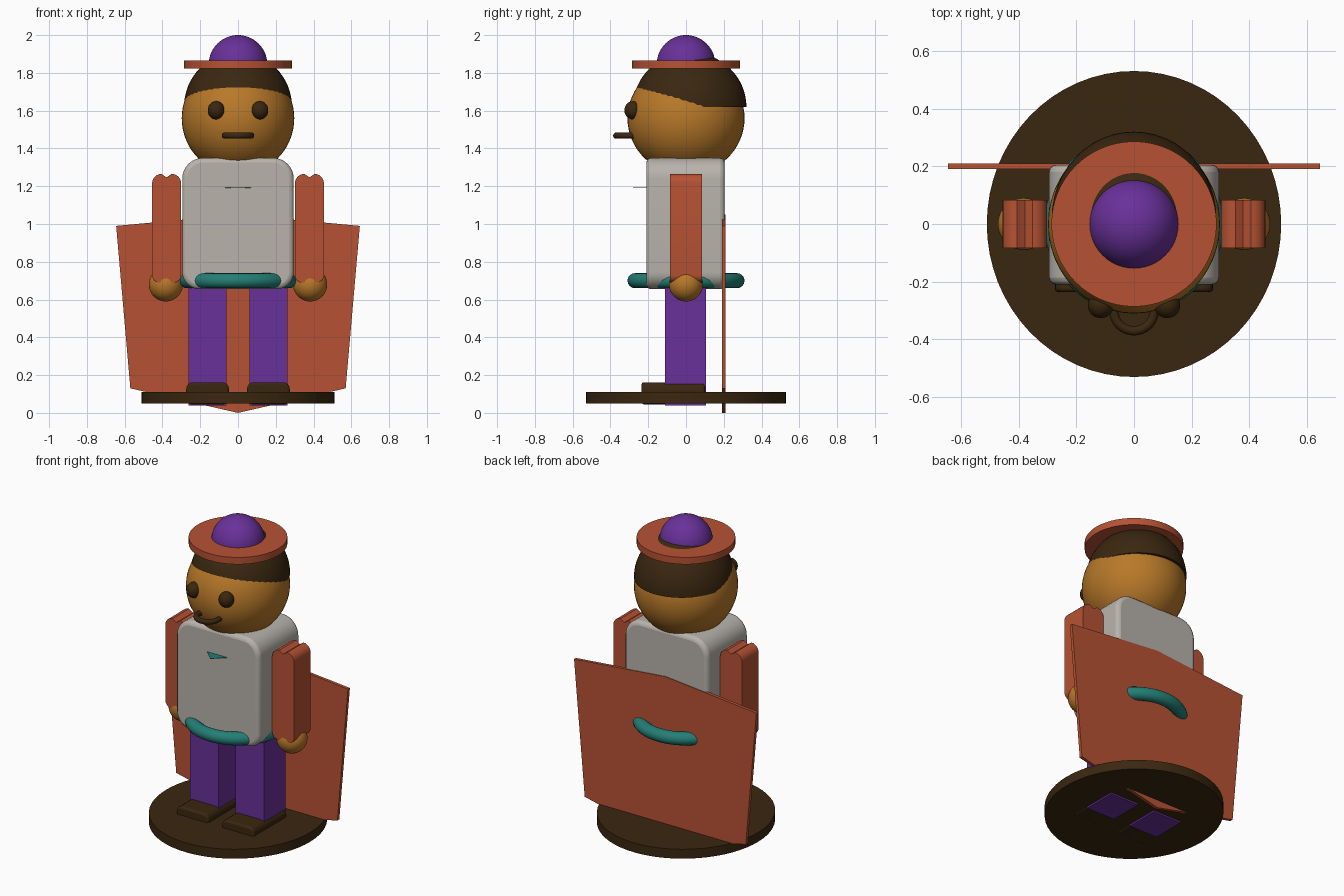
import bpy, bmesh, math
from mathutils import Matrix

cube = bpy.data.objects.get("Cube")
if cube:
    bpy.data.objects.remove(cube, do_unlink=True)


def material(name, rgb):
    m = bpy.data.materials.new(name)
    m.use_nodes = True
    m.diffuse_color = (*rgb, 1)
    m.node_tree.nodes["Principled BSDF"].inputs["Base Color"].default_value = (*rgb, 1)
    return m


skin = material("tan skin", (0.48, 0.19, 0.022))
red = material("brick red", (0.47, 0.085, 0.033))
purple = material("purple", (0.14, 0.03, 0.32))
teal = material("teal", (0.017, 0.21, 0.18))
white = material("off white", (0.48, 0.45, 0.41))
brown = material("dark brown", (0.042, 0.02, 0.005))


def finish(name, bm, mat, bevel=0):
    """Turn a bmesh into a shaded object, with an optional rounded edge."""
    bmesh.ops.recalc_face_normals(bm, faces=bm.faces)
    mesh = bpy.data.meshes.new(name)
    bm.to_mesh(mesh)
    bm.free()
    obj = bpy.data.objects.new(name, mesh)
    bpy.context.collection.objects.link(obj)
    mesh.materials.append(mat)
    if bevel:
        mod = obj.modifiers.new("round", "BEVEL")
        mod.width, mod.segments, mod.limit_method = bevel, 3, "ANGLE"
    bpy.ops.object.select_all(action="DESELECT")
    obj.select_set(True)
    bpy.context.view_layer.objects.active = obj
    bpy.ops.object.shade_smooth_by_angle(angle=math.radians(35))
    return obj


def ball(name, mat, centre, radii, cut=None):
    bm = bmesh.new()
    bmesh.ops.create_uvsphere(bm, u_segments=48, v_segments=32, radius=1)
    bmesh.ops.transform(bm, verts=bm.verts,
                        matrix=Matrix.Translation(centre) @ Matrix.Diagonal((*radii, 1)))
    if cut is not None:
        geom = bm.verts[:] + bm.edges[:] + bm.faces[:]
        res = bmesh.ops.bisect_plane(bm, geom=geom, plane_co=(0, 0, cut),
                                     plane_no=(0, 0, 1), clear_inner=True)
        edges = [e for e in res["geom_cut"] if isinstance(e, bmesh.types.BMEdge)]
        bmesh.ops.contextual_create(bm, geom=edges)
    return finish(name, bm, mat)


def disc(name, mat, rx, ry, z0, z1):
    bm = bmesh.new()
    bmesh.ops.create_cone(bm, cap_ends=True, segments=64, radius1=1, radius2=1, depth=1)
    bmesh.ops.transform(bm, verts=bm.verts,
                        matrix=Matrix.Translation((0, 0, (z0 + z1) / 2))
                        @ Matrix.Diagonal((rx, ry, z1 - z0, 1)))
    return finish(name, bm, mat)


def ring(name, mat, centre, major, minor):
    bpy.ops.mesh.primitive_torus_add(location=centre, major_radius=major, minor_radius=minor,
                                     major_segments=64, minor_segments=16)
    obj = bpy.context.object
    obj.name = name
    obj.data.materials.append(mat)
    bpy.ops.object.shade_smooth_by_angle(angle=math.radians(60))
    return obj


def prism(name, mat, outline, y0, y1, bevel=0):
    """Extrude an x-z outline from y0 to y1."""
    bm = bmesh.new()
    face = bm.faces.new([bm.verts.new((x, y0, z)) for x, z in outline])
    out = bmesh.ops.extrude_face_region(bm, geom=[face])["geom"]
    moved = [v for v in out if isinstance(v, bmesh.types.BMVert)]
    bmesh.ops.translate(bm, verts=moved, vec=(0, y1 - y0, 0))
    return finish(name, bm, mat, bevel)


def rounded(x0, x1, z0, z1, top, bottom, steps=8):
    """Rectangle outline with rounded top and bottom corners."""
    corners = [(x1, z0, -1, 1, -90, bottom), (x1, z1, -1, -1, 0, top),
               (x0, z1, 1, -1, 90, top), (x0, z0, 1, 1, 180, bottom)]
    pts = []
    for x, z, sx, sz, start, r in corners:
        for i in range(steps + 1 if r else 1):
            a = math.radians(start + 90 * i / steps)
            pts.append((x + sx * r + r * math.cos(a), z + sz * r + r * math.sin(a)))
    return pts


# Stand and cape
disc("round_base", brown, 0.51, 0.53, 0.05, 0.11)
prism("cape", red, [(0, 0), (0.57, 0.13), (0.645, 0.99), (0, 1.05),
                    (-0.645, 0.99), (-0.57, 0.13)], 0.19, 0.21)

# Body
prism("torso", white, rounded(-0.295, 0.295, 0.655, 1.35, 0.11, 0.09), -0.21, 0.205, 0.025)
ring("belt", teal, (0, 0, 0.7), 0.27, 0.04)

# Small flat chest badge
bm = bmesh.new()
badge = [bm.verts.new(p) for p in ((-0.08, -0.2, 1.19), (0, -0.28, 1.19), (0.08, -0.2, 1.19))]
out = bmesh.ops.extrude_face_region(bm, geom=[bm.faces.new(badge)])["geom"]
bmesh.ops.translate(bm, verts=[v for v in out if isinstance(v, bmesh.types.BMVert)],
                    vec=(0, 0, 0.002))
finish("chest_badge", bm, teal)

# Limbs
for side, s in (("left", 1), ("right", -1)):
    lo, hi = sorted((s * 0.06, s * 0.262))
    prism(side + "_leg", purple, rounded(lo, hi, 0.04, 0.7, 0, 0), -0.11, 0.107)
    prism(side + "_shoe", brown, rounded(lo - 0.012, hi + 0.012, 0.045, 0.162, 0.035, 0.03, 4),
          -0.235, 0.1, 0.012)
    # sleeve top has two soft humps with a crease between them
    x = s * 0.378
    arm = rounded(x - 0.077, x + 0.077, 0.69, 1.265, 0.05, 0.04, 6)
    arm.insert(len(arm) // 2, (x, 1.247))
    prism(side + "_arm", red, arm, -0.084, 0.084)
    ball(side + "_hand", skin, (s * 0.382, 0, 0.68), (0.09, 0.09, 0.09))
    ball(side + "_eye", brown, (s * 0.115, -0.281, 1.602), (0.045, 0.045, 0.048))

# Head
ball("head", skin, (0, 0, 1.56), (0.298, 0.31, 0.3))
ball("hair", brown, (0, 0.02, 1.62), (0.286, 0.3, 0.289), cut=1.62)
ring("mouth", brown, (0, -0.3, 1.468), 0.07, 0.016)

# Hat
disc("hat_brim", red, 0.286, 0.286, 1.822, 1.866)
ball("hat_crown", purple, (0, 0, 1.845), (0.155, 0.155, 0.155))
